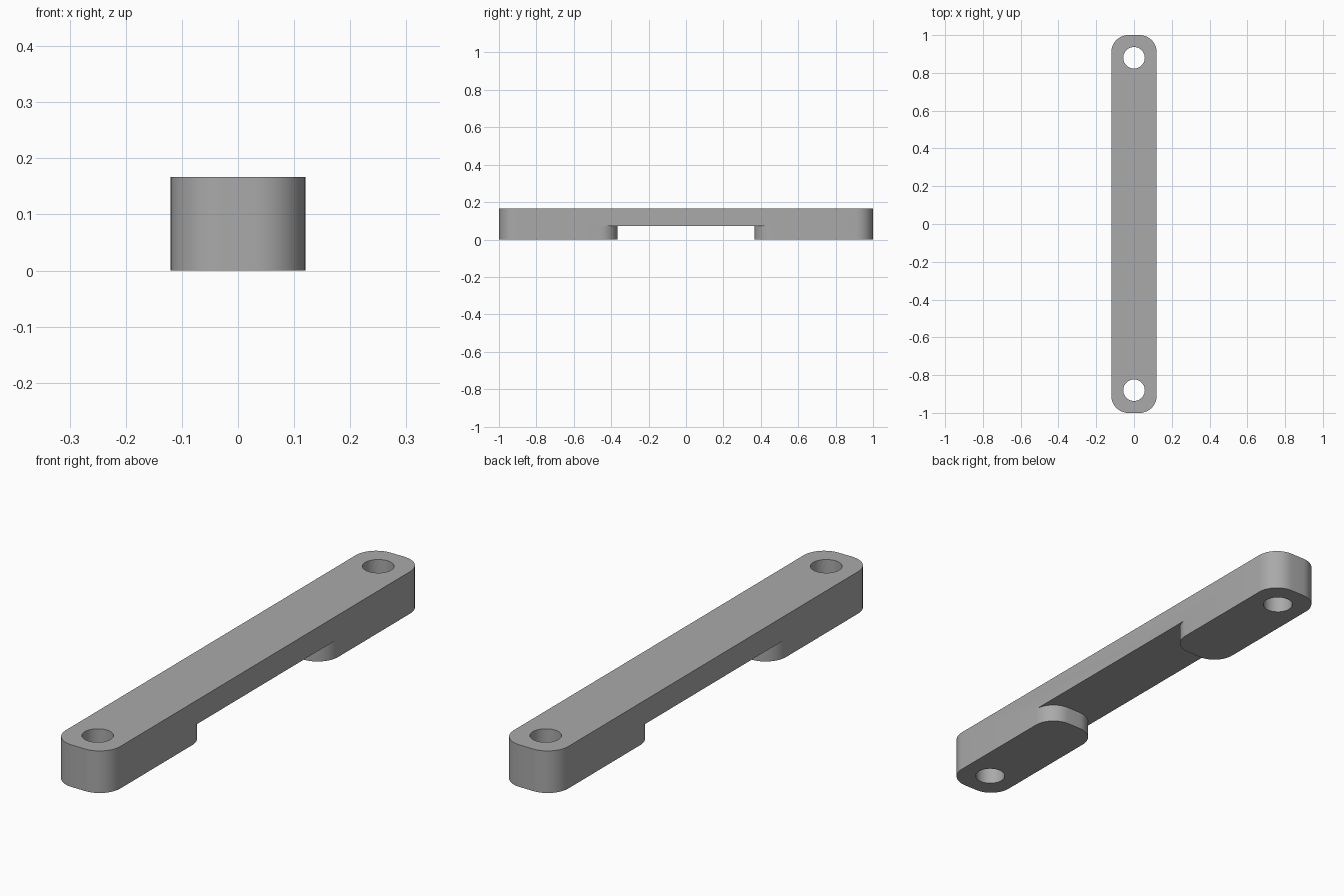
import bpy
import bmesh
from math import cos, sin, pi

HALF_W, HALF_L = 0.12, 1.0
HEIGHT, RECESS_Z = 0.167, 0.072
CORNER, STEPS = 0.09, 12
FOOT_Y = 0.367                      # inner end of each foot
HOLE_Y, HOLE_R = 0.88, 0.057

if "Cube" in bpy.data.objects:
    bpy.data.objects.remove(bpy.data.objects["Cube"], do_unlink=True)

grey = bpy.data.materials.new("plain grey")
grey.use_nodes = True
colour = (0.4, 0.4, 0.4, 1)
grey.diffuse_color = colour
grey.node_tree.nodes["Principled BSDF"].inputs["Base Color"].default_value = colour


def arc(cx, cy, r, start, sweep, steps):
    return [(cx + r * cos(start + sweep * i / steps),
             cy + r * sin(start + sweep * i / steps)) for i in range(steps + 1)]


def prism(name, outline, z0, z1):
    """Extrude a flat outline from z0 up to z1."""
    bm = bmesh.new()
    base = bm.faces.new([bm.verts.new((x, y, z0)) for x, y in outline])
    top = bmesh.ops.extrude_face_region(bm, geom=[base])["geom"]
    bmesh.ops.translate(bm, vec=(0, 0, z1 - z0),
                        verts=[g for g in top if isinstance(g, bmesh.types.BMVert)])
    bmesh.ops.recalc_face_normals(bm, faces=bm.faces)
    mesh = bpy.data.meshes.new(name)
    bm.to_mesh(mesh)
    bm.free()
    mesh.materials.append(grey)
    obj = bpy.data.objects.new(name, mesh)
    bpy.context.collection.objects.link(obj)
    return obj


def cut(target, cutter):
    cutter.hide_render = True
    mod = target.modifiers.new("cut", 'BOOLEAN')
    mod.operation, mod.solver, mod.object = 'DIFFERENCE', 'EXACT', cutter
    bpy.context.view_layer.objects.active = target
    bpy.ops.object.modifier_apply(modifier=mod.name)
    bpy.data.objects.remove(cutter, do_unlink=True)


# Bar with rounded corners
cx, cy = HALF_W - CORNER, HALF_L - CORNER
outline = []
for i, (sx, sy) in enumerate([(1, 1), (-1, 1), (-1, -1), (1, -1)]):
    outline += arc(sx * cx, sy * cy, CORNER, i * pi / 2, pi / 2, STEPS)
bar = prism("link_bar", outline, 0, HEIGHT)

# Underside recess whose ends wrap around the rounded feet
fy = FOOT_Y + CORNER
end = ([(2 * HALF_W, fy)] + arc(cx, fy, CORNER, 0, -pi / 2, STEPS)
       + arc(-cx, fy, CORNER, -pi / 2, -pi / 2, STEPS) + [(-2 * HALF_W, fy)])
cut(bar, prism("recess_cutter", end + [(-x, -y) for x, y in end], -0.1, RECESS_Z))

# Through holes near both ends
for side in (-1, 1):
    circle = arc(0, side * HOLE_Y, HOLE_R, 0, 2 * pi, 40)[:-1]
    cut(bar, prism("hole_cutter", circle, -0.1, HEIGHT + 0.1))

bpy.ops.object.select_all(action='DESELECT')
bar.select_set(True)
bpy.context.view_layer.objects.active = bar
bpy.ops.object.shade_smooth_by_angle(angle=pi / 6)
